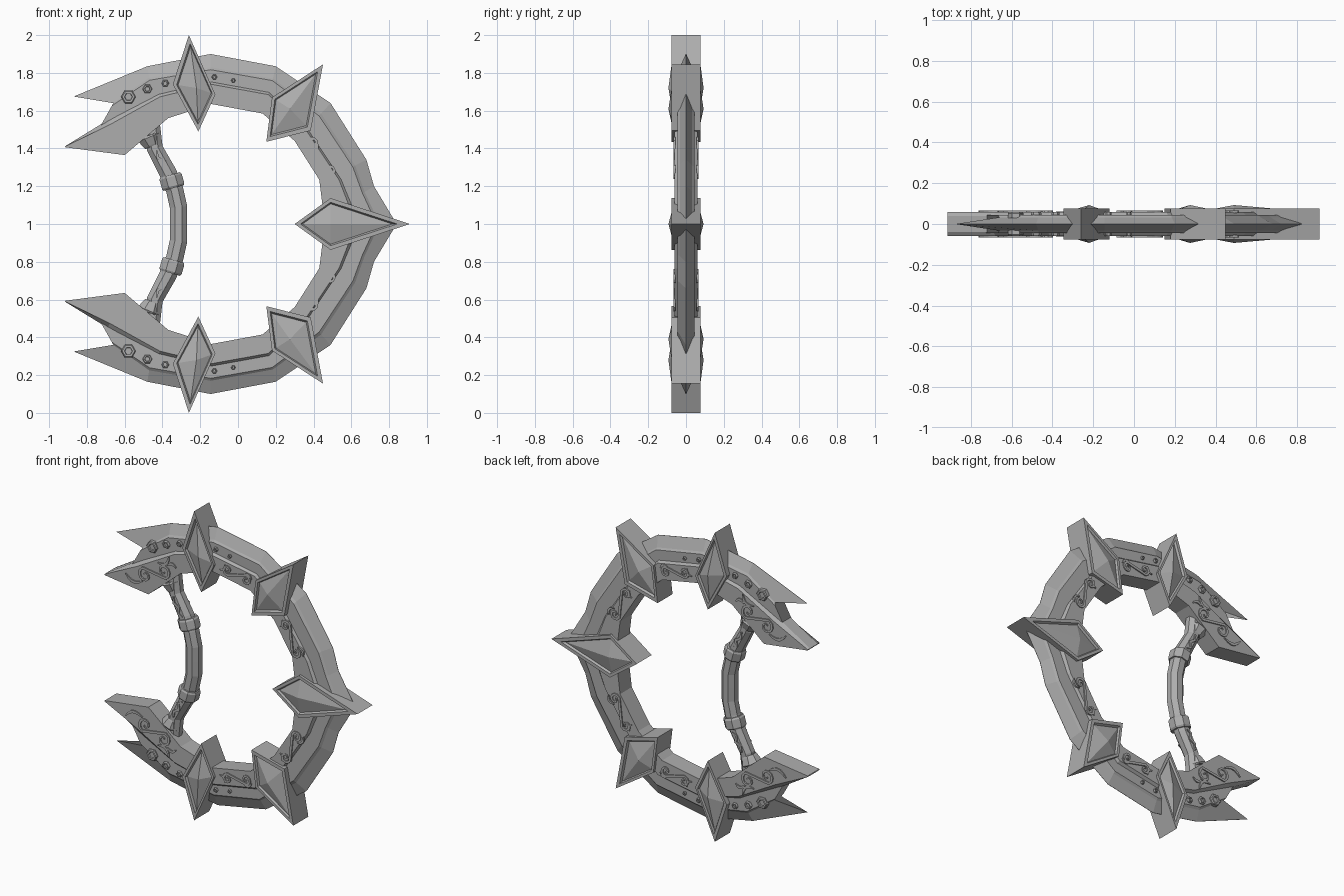
import bpy, bmesh, math
from mathutils import Vector

cube = bpy.data.objects.get("Cube")
if cube:
    bpy.data.objects.remove(cube, do_unlink=True)

steel = bpy.data.materials.new("grey_steel")
steel.use_nodes = True
steel.diffuse_color = (0.42, 0.42, 0.42, 1)
steel.node_tree.nodes["Principled BSDF"].inputs["Base Color"].default_value = (0.42, 0.42, 0.42, 1)

MID = 1.0  # height of the symmetry plane


def P(x, z):
    """Point in the weapon plane, as a 2D vector relative to the symmetry plane."""
    return Vector((x, z - MID))


def loft(name, rings, mirror_y=False, mirror_z=True, caps=(True, True)):
    """Skin a list of equal-length rings; mirror across the plane when asked."""
    bm = bmesh.new()
    loops = [[bm.verts.new(p) for p in ring] for ring in rings]
    n = len(rings[0])
    for a, b in zip(loops, loops[1:]):
        for i in range(n):
            j = (i + 1) % n
            bm.faces.new((a[i], a[j], b[j], b[i]))
    if caps[0]:
        bm.faces.new(loops[0][::-1])
    if caps[1]:
        bm.faces.new(loops[-1])
    bmesh.ops.remove_doubles(bm, verts=bm.verts, dist=0.0003)
    bmesh.ops.recalc_face_normals(bm, faces=bm.faces)
    mesh = bpy.data.meshes.new(name)
    bm.to_mesh(mesh)
    bm.free()
    mesh.materials.append(steel)
    obj = bpy.data.objects.new(name, mesh)
    obj.location.z = MID
    bpy.context.collection.objects.link(obj)
    if mirror_y or mirror_z:
        mod = obj.modifiers.new("mirror", 'MIRROR')
        mod.use_axis = (False, mirror_y, mirror_z)
        mod.merge_threshold = 0.0005
    return obj


def section(points):
    """Closed cross-section from (2D point, half thickness) pairs, front then back."""
    front = [(p.x, -y, p.y) for p, y in points]
    return front + [(p.x, y, p.y) for p, y in reversed(points)]


# Outer blade: cutting edge, bevel line, hidden inner edge
blade = [
    (P(-.87, 1.675), P(-.66, 1.64), P(-.73, 1.515)),
    (P(-.48, 1.835), P(-.47, 1.775), P(-.45, 1.66)),
    (P(-.145, 1.90), P(-.145, 1.83), P(-.14, 1.72)),
    (P(.20, 1.835), P(.185, 1.77), P(.16, 1.68)),
    (P(.49, 1.64), P(.44, 1.585), P(.36, 1.47)),
    (P(.68, 1.34), P(.62, 1.31), P(.52, 1.24)),
    (P(.72, 1.2), P(.67, 1.17), P(.57, 1.13)),
    (P(.84, 1), P(.75, 1), P(.62, 1)),
]
loft("outer_blade", [section([(o, .001), (m, .033), (m.lerp(i, .12), .044), (i, .044)])
                     for o, m, i in blade], caps=(True, False))

# Inner ring: chamfered outer edge, inner edge
ring = [
    (P(-.915, 1.412), P(-.913, 1.406)),
    (P(-.69, 1.55), P(-.60, 1.365)),
    (P(-.42, 1.69), P(-.37, 1.56)),
    (P(-.14, 1.755), P(-.14, 1.635)),
    (P(.165, 1.70), P(.13, 1.585)),
    (P(.38, 1.49), P(.30, 1.44)),
    (P(.55, 1.235), P(.43, 1.235)),
    (P(.65, 1), P(.46, 1)),
]
loft("inner_ring", [section([(o, .04), (o.lerp(i, .13), .06), (i, .06)]) for o, i in ring],
     caps=(True, False))


# Spikes: diamond blocks with a sunken faceted gem on both faces
def spike(name, corners, peak, mirror_z=True):
    def diamond(scale, y):
        return [(q.x, -y, q.y) for q in (peak.lerp(c, scale) for c in corners)]
    profile = [(1, 0), (1, .077), (.84, .077), (.78, .064), (0, .093)]
    loft(name, [diamond(s, y) for s, y in profile[:-1]] + [diamond(.0001, .093)],
         True, mirror_z, caps=(False, False))


spike("rear_spike", [P(-.26, 2), P(-.345, 1.74), P(-.21, 1.49), P(-.12, 1.685)], P(-.22, 1.72))
spike("diagonal_spike", [P(.45, 1.845), P(.18, 1.67), P(.15, 1.435), P(.385, 1.495)], P(.275, 1.61))
spike("centre_spike", [P(.91, 1), P(.49, 1.137), P(.30, 1), P(.49, .863)], P(.49, 1), False)


# Hexagonal bolts with hollow centres
def bolt(name, c, r):
    def hexagon(s, y):
        return [(c.x + s * math.cos(k * math.pi / 3), -y, c.y + s * math.sin(k * math.pi / 3))
                for k in range(6)]
    loft(name, [hexagon(r, .03), hexagon(r, .052), hexagon(r * .85, .058), hexagon(r * .55, .058),
                hexagon(r * .5, .048)], True)


for k, (x, z, r) in enumerate([(-.58, 1.673, .039), (-.48, 1.715, .026), (-.385, 1.745, .02),
                               (-.125, 1.778, .015), (-.025, 1.76, .012)]):
    bolt(f"bolt_{k + 1}", P(x, z), r)


# Handle: eight-sided grip along a bent path
def tube(name, path, radii, sides=8, caps=(True, True)):
    rings = []
    for k, p in enumerate(path):
        t = (path[min(k + 1, len(path) - 1)] - path[max(k - 1, 0)]).normalized()
        if abs(p.y) < .001:
            t = Vector((0, -1))
        nrm = Vector((-t.y, t.x))
        rings.append([])
        for s in range(sides):
            a = (s + .5) * math.tau / sides
            q = p + nrm * radii[k] * math.cos(a)
            rings[-1].append((q.x, radii[k] * math.sin(a), q.y))
    return loft(name, rings, caps=caps)


grip = [P(-.455, 1.53), P(-.44, 1.40), P(-.37, 1.27), P(-.335, 1.18), P(-.315, 1.09), P(-.315, 1)]
tube("handle_grip", grip, [.045, .046, .05, .05, .05, .05], caps=(True, False))


def collar(name, c, direction, half, r_low, r_high):
    d = direction.normalized()
    tube(name, [c + d * s * half for s in (-1, -.7, .7, 1)],
         [r_low * .9, r_low, r_high, r_high * .9])


collar("handle_collar", P(-.35, 1.225), Vector((-.28, 1)), .036, .066, .066)
collar("handle_end_flare", P(-.463, 1.44), Vector((-.42, 1)), .03, .05, .066)


# Raised scrollwork: thin tapering ribbons on both faces
def ribbon(name, pts, width, y0=.055, y1=.067):
    rings, last = [], len(pts) - 1
    for k, p in enumerate(pts):
        t = (pts[min(k + 1, last)] - pts[max(k - 1, 0)]).normalized()
        side = Vector((-t.y, t.x)) * width * (.35 + .65 * math.sin(math.pi * k / last))
        a, b = p + side, p - side
        rings.append([(a.x, -y0, a.y), (a.x, -y1, a.y), (b.x, -y1, b.y), (b.x, -y0, b.y)])
    loft(name, rings, True)


def scroll(name, a, b, r, flip=1, turns=1.1, width=.008):
    """S-shaped scroll curling around points a and b."""
    base = math.atan2(b.y - a.y, b.x - a.x) + flip * math.pi / 2
    half = []
    for k in range(13):
        f = k / 12
        ang = base + flip * math.tau * turns * (1 - f)
        half.append(a + Vector((math.cos(ang), math.sin(ang))) * r * (.2 + .8 * f))
    ribbon(name, half + [a + b - p for p in reversed(half)], width)


def leaf(name, a, b, bow, width=.009):
    d = b - a
    side = Vector((-d.y, d.x)) * bow
    ribbon(name, [a + d * f + side * math.sin(math.pi * f) for f in (0, .2, .4, .6, .8, 1)], width)


scroll("tip_scroll", P(-.62, 1.485), P(-.49, 1.545), .047)
scroll("ring_scroll", P(-.03, 1.675), P(.10, 1.645), .032, -1)
scroll("side_scroll", P(.385, 1.425), P(.465, 1.275), .034)
leaf("tip_leaf_front", P(-.64, 1.44), P(-.76, 1.46), .25)
leaf("tip_leaf_upper", P(-.53, 1.59), P(-.45, 1.65), -.3)
leaf("tip_leaf_lower", P(-.46, 1.59), P(-.40, 1.59), .3)
leaf("ring_leaf_left", P(-.05, 1.705), P(-.085, 1.665), .3, .007)
leaf("ring_leaf_right", P(.09, 1.68), P(.14, 1.66), .3, .007)
leaf("side_leaf_upper", P(.36, 1.455), P(.345, 1.41), .3, .007)
leaf("side_leaf_lower", P(.47, 1.31), P(.51, 1.26), .3, .007)

# Relief strips on the handle ends
ribbon("handle_relief", [P(-.43, 1.39), P(-.425, 1.35), P(-.39, 1.33), P(-.395, 1.29), P(-.365, 1.275)],
       .01, .03, .052)
